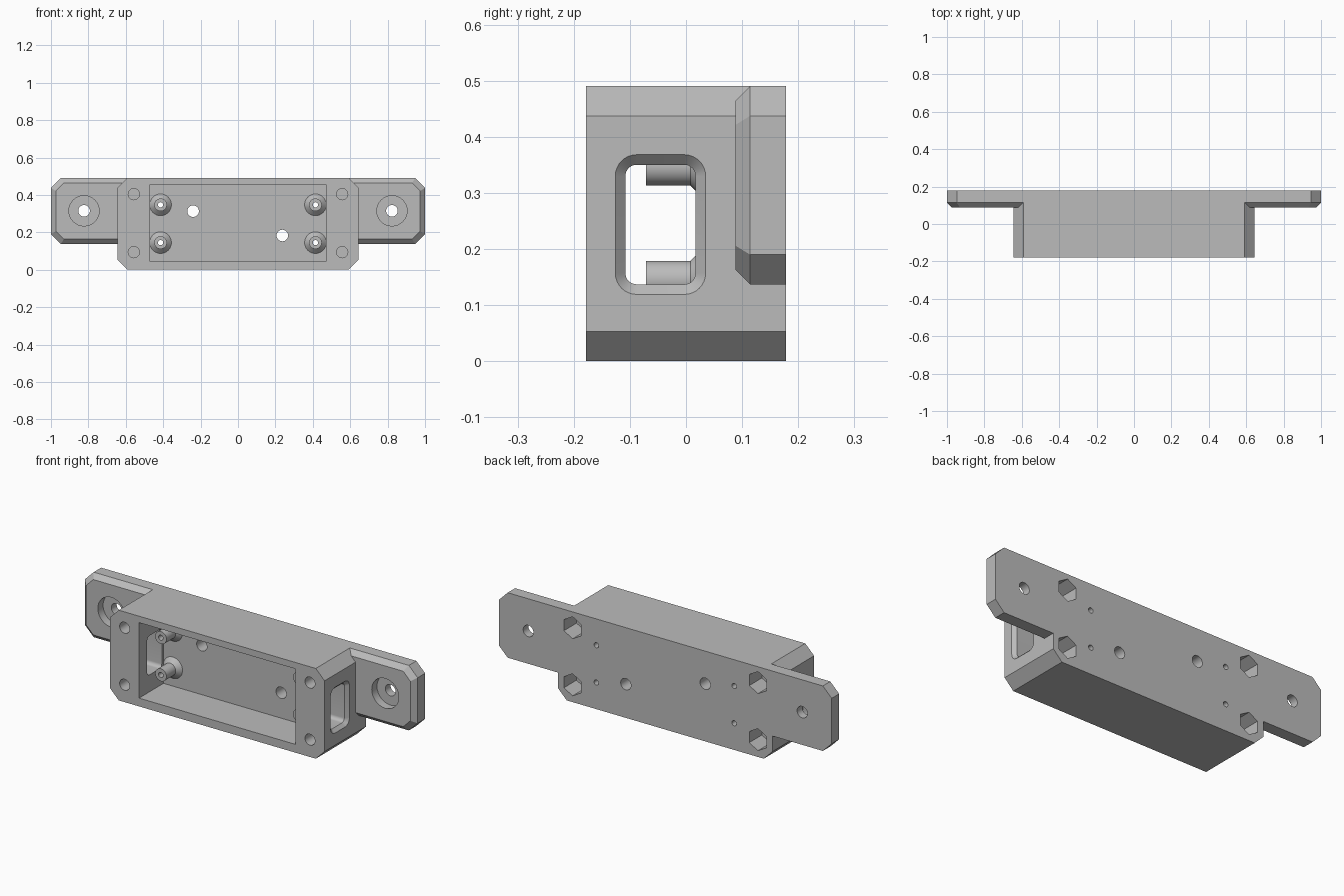
import bpy, bmesh
from math import sin, cos, pi, radians

default = bpy.data.objects.get("Cube")
if default:
    bpy.data.objects.remove(default)

grey = bpy.data.materials.new("plain grey")
grey.use_nodes = True
colour = (0.5, 0.5, 0.5, 1)
grey.diffuse_color = colour
grey.node_tree.nodes["Principled BSDF"].inputs["Base Color"].default_value = colour

FRONT, BACK = -0.178, 0.178
FLOOR = 0.032


def loft(name, rings):
    """Closed solid skinned through rings of equal point count."""
    bm = bmesh.new()
    loops = [[bm.verts.new(p) for p in ring] for ring in rings]
    for a, b in zip(loops, loops[1:]):
        for i in range(len(a)):
            j = (i + 1) % len(a)
            bm.faces.new((a[i], a[j], b[j], b[i]))
    bm.faces.new(loops[0])
    bm.faces.new(loops[-1])
    bmesh.ops.recalc_face_normals(bm, faces=bm.faces)
    mesh = bpy.data.meshes.new(name)
    bm.to_mesh(mesh)
    bm.free()
    mesh.materials.append(grey)
    ob = bpy.data.objects.new(name, mesh)
    bpy.context.collection.objects.link(ob)
    return ob


def octagon(x, z0, z1, c, y):
    """Rectangle with cut corners, in a plane of constant y."""
    pts = [(x, z0 + c), (x, z1 - c), (x - c, z1), (c - x, z1),
           (-x, z1 - c), (-x, z0 + c), (c - x, z0), (x - c, z0)]
    return [(px, y, pz) for px, pz in pts]


def turned(name, x, z, steps, n=32):
    """Round or polygonal solid along y; steps are (y, radius)."""
    return loft(name, [[(x + r * sin(2 * pi * i / n), y, z + r * cos(2 * pi * i / n))
                        for i in range(n)] for y, r in steps])


def window_ring(x, grow):
    """Rounded rectangle in a plane of constant x."""
    r = 0.02 + grow
    pts = []
    for k, (y, z) in enumerate([(-0.003, 0.33), (-0.088, 0.33), (-0.088, 0.157), (-0.003, 0.157)]):
        for i in range(9):
            a = (k + i / 8) * pi / 2
            pts.append((x, y + r * cos(a), z + r * sin(a)))
    return pts


def combine(target, tool, operation):
    mod = target.modifiers.new(operation, "BOOLEAN")
    mod.operation = operation
    mod.solver = "EXACT"
    mod.object = tool
    bpy.ops.object.select_all(action="DESELECT")
    bpy.context.view_layer.objects.active = target
    target.select_set(True)
    bpy.ops.object.modifier_apply(modifier=mod.name)
    bpy.data.objects.remove(tool)


def cut(tool):
    combine(housing, tool, "DIFFERENCE")


# Body block and the mounting plate whose ends form the ears
housing = loft("housing", [octagon(0.645, 0, 0.49, 0.053, y) for y in (FRONT, BACK)])
plate = loft("mounting_plate", [octagon(0.974, 0.163, 0.464, 0.043, 0.088),
                                octagon(1, 0.137, 0.49, 0.053, 0.114),
                                octagon(1, 0.137, 0.49, 0.053, BACK)])
combine(housing, plate, "UNION")

# Open front cavity
cut(loft("cavity", [[(-0.47, y, 0.045), (0.47, y, 0.045), (0.47, y, 0.455), (-0.47, y, 0.455)]
                    for y in (-0.3, FLOOR)]))

for s in (-1, 1):
    # Side windows with a bevelled rim
    cut(loft("side_window", [window_ring(s * 0.4, 0), window_ring(s * 0.627, 0),
                             window_ring(s * 0.645, 0.018), window_ring(s * 0.7, 0.018)]))
    # Counterbored ear holes
    cut(turned("ear_hole", s * 0.823, 0.315,
               [(0, 0.081), (0.133, 0.081), (0.133, 0.031), (0.3, 0.031)]))
    # Standoffs with flared feet, drilled through
    for z in (0.347, 0.145):
        x = s * 0.414
        post = turned("standoff", x, z, [(-0.071, 0.034), (0.008, 0.034),
                                         (FLOOR, 0.058), (0.06, 0.058)])
        combine(housing, post, "UNION")
        cut(turned("standoff_hole", x, z, [(-0.3, 0.014), (0.3, 0.014)], 24))
    # Corner screw holes in front, hexagonal nut pockets behind
    for z in (0.404, 0.094):
        cut(turned("screw_hole", s * 0.557, z, [(-0.3, 0.03), (0.06, 0.03)]))
        cut(turned("nut_pocket", s * 0.557, z, [(0.07, 0.06), (0.3, 0.06)], 6))

# Two holes through the cavity floor
for x, z in ((-0.24, 0.313), (0.237, 0.183)):
    cut(turned("floor_hole", x, z, [(-0.3, 0.031), (0.3, 0.031)]))

bpy.ops.object.select_all(action="DESELECT")
housing.select_set(True)
bpy.context.view_layer.objects.active = housing
bpy.ops.object.shade_smooth_by_angle(angle=radians(30))
